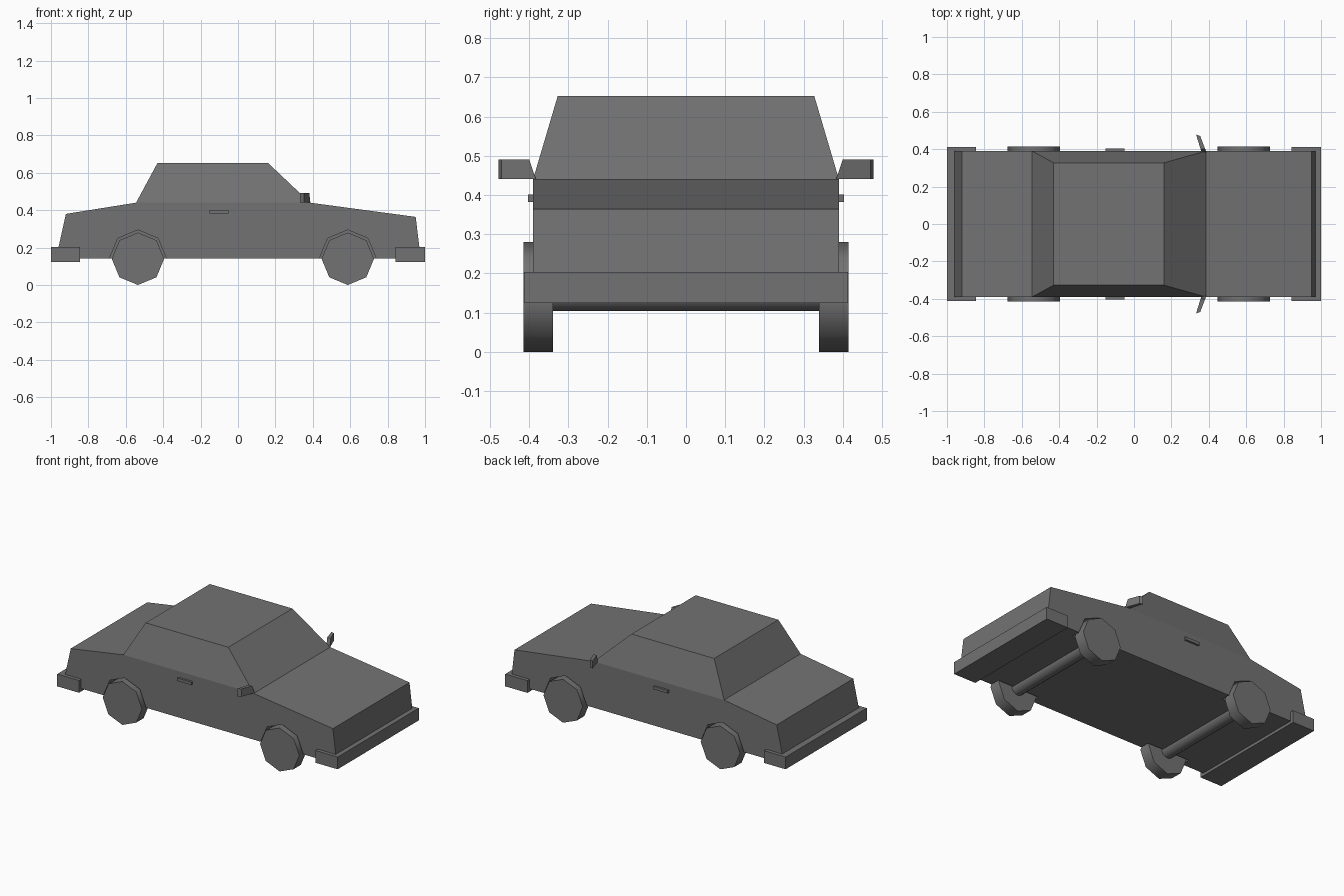
import bpy, bmesh
from math import pi, radians
from mathutils import Vector

if "Cube" in bpy.data.objects:
    bpy.data.objects.remove(bpy.data.objects["Cube"])

paint = bpy.data.materials.new("dark_grey")
paint.diffuse_color = (0.17, 0.17, 0.17, 1)
paint.use_nodes = True
paint.node_tree.nodes["Principled BSDF"].inputs["Base Color"].default_value = paint.diffuse_color


def to_object(name, bm):
    bmesh.ops.recalc_face_normals(bm, faces=bm.faces)
    mesh = bpy.data.meshes.new(name)
    bm.to_mesh(mesh)
    bm.free()
    mesh.materials.append(paint)
    ob = bpy.data.objects.new(name, mesh)
    bpy.context.collection.objects.link(ob)
    return ob


def extruded(points, axis, lo, hi):
    """Prism from a flat outline: (x, z) along y, or (x, y) along z."""
    bm = bmesh.new()
    place = (lambda a, b: (a, lo, b)) if axis == 'y' else (lambda a, b: (a, b, lo))
    face = bm.faces.new([bm.verts.new(place(a, b)) for a, b in points])
    moved = bmesh.ops.extrude_face_region(bm, geom=[face])['geom']
    step = Vector((0, hi - lo, 0)) if axis == 'y' else Vector((0, 0, hi - lo))
    bmesh.ops.translate(bm, verts=[v for v in moved if isinstance(v, bmesh.types.BMVert)], vec=step)
    bmesh.ops.recalc_face_normals(bm, faces=bm.faces)
    return bm


def box(name, x, y, z):
    outline = [(x[0], y[0]), (x[1], y[0]), (x[1], y[1]), (x[0], y[1])]
    return to_object(name, extruded(outline, 'z', *z))


def cylinder(name, radius, depth, sides, loc):
    bpy.ops.mesh.primitive_cylinder_add(vertices=sides, radius=radius, depth=depth,
                                        location=loc, rotation=(pi / 2, 0, 0))
    ob = bpy.context.object
    ob.name = name
    ob.data.materials.append(paint)
    bpy.ops.object.shade_smooth_by_angle(angle=radians(50))
    return ob


# Body shell with the cabin raised from its middle deck
profile = [(-0.973, 0.142), (-0.92, 0.38), (-0.545, 0.44),
           (0.385, 0.44), (0.95, 0.364), (0.977, 0.142)]
bm = extruded(profile, 'y', -0.39, 0.39)
deck = next(f for f in bm.faces if all(abs(v.co.z - 0.44) < 1e-4 for v in f.verts))
roof = bmesh.ops.extrude_discrete_faces(bm, faces=[deck])['faces'][0]
for v in roof.verts:
    v.co = (-0.43 if v.co.x < 0 else 0.16, 0.327 if v.co.y > 0 else -0.327, 0.653)
body = to_object("car_body", bm)

# Wheels, axles and wheel arches
for end, x in (("rear", -0.535), ("front", 0.587)):
    cylinder(end + "_axle", 0.044, 0.70, 16, (x, 0, 0.148))
    for side, s in (("right", -1), ("left", 1)):
        cylinder(f"{end}_{side}_wheel", 0.14, 0.075, 8, (x, s * 0.3765, 0.14))
        cutter = cylinder(f"{end}_{side}_arch_cutter", 0.152, 0.2, 8, (x, s * 0.43, 0.142))
        cutter.data.shade_flat()
        cutter.hide_render = True
        cutter.hide_set(True)
        cut = body.modifiers.new("arch", 'BOOLEAN')
        cut.operation = 'DIFFERENCE'
        cut.solver = 'EXACT'
        cut.object = cutter

# Bumpers
box("rear_bumper", (-1.0, -0.845), (-0.413, 0.413), (0.124, 0.203))
box("front_bumper", (0.842, 1.0), (-0.413, 0.413), (0.124, 0.203))

# Door handles and swept-back side mirrors, whose inner ends taper down to the body
for side, s in (("right", -1), ("left", 1)):
    box(side + "_door_handle", (-0.152, -0.05), sorted((s * 0.38, s * 0.403)), (0.382, 0.401))
    outline = [(0.387, s * 0.383), (0.362, s * 0.383), (0.332, s * 0.478), (0.354, s * 0.470)]
    bm = extruded(outline, 'z', 0.441, 0.491)
    for v in bm.verts:
        if v.co.z > 0.46 and abs(v.co.y) < 0.4:
            v.co += Vector((-0.006, s * 0.017, 0))
    to_object(side + "_mirror", bm)
